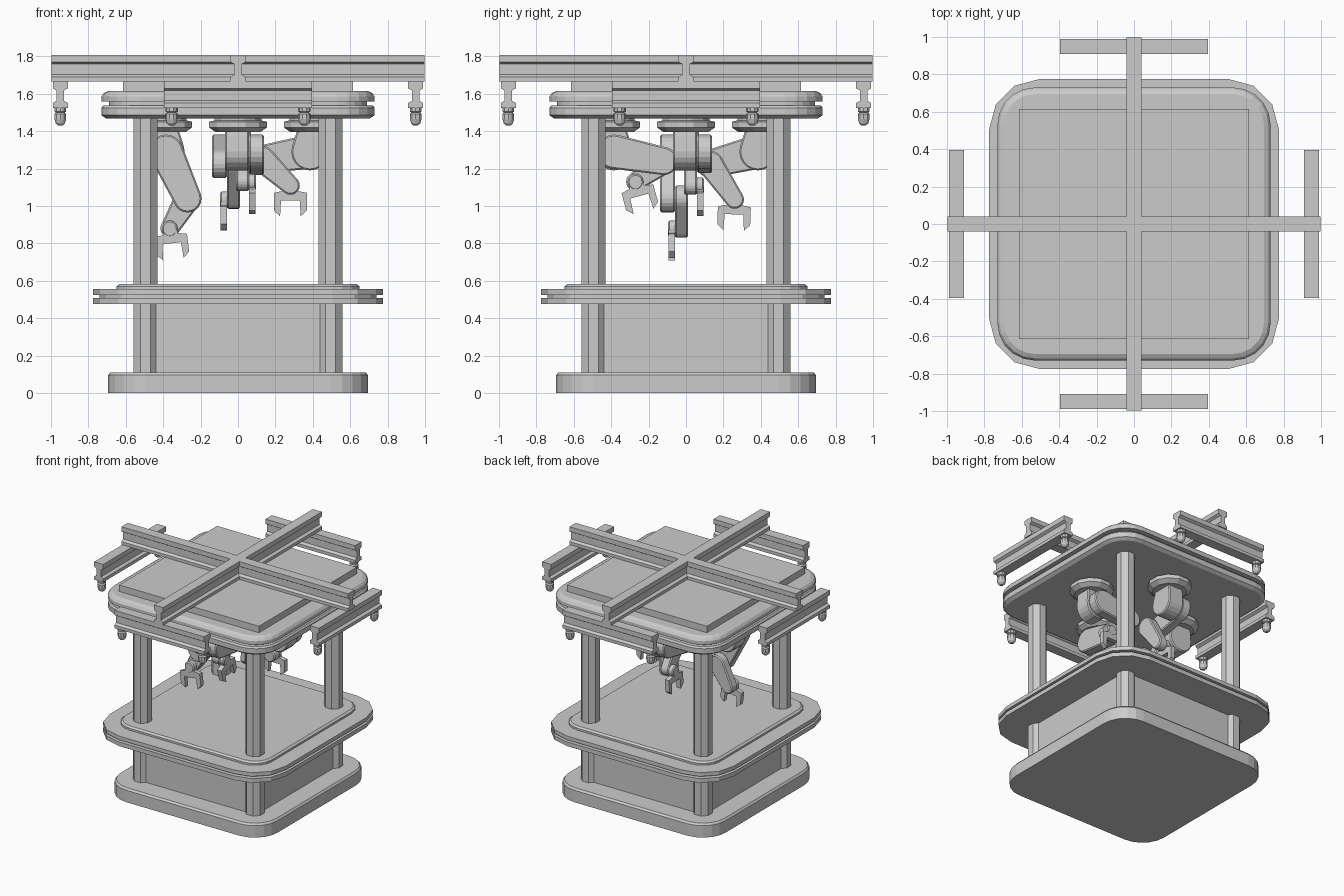
import bpy, bmesh
from math import sin, cos, pi, radians
from mathutils import Matrix, Vector
from mathutils.geometry import convex_hull_2d

if "Cube" in bpy.data.objects:
    bpy.data.objects.remove(bpy.data.objects["Cube"])


def finish(name, bm, matrix=None, bevel=0):
    bmesh.ops.recalc_face_normals(bm, faces=bm.faces)
    me = bpy.data.meshes.new(name)
    bm.to_mesh(me)
    bm.free()
    ob = bpy.data.objects.new(name, me)
    bpy.context.collection.objects.link(ob)
    if matrix:
        ob.matrix_world = matrix
    if bevel:
        mod = ob.modifiers.new("edge_chamfer", "BEVEL")
        mod.width, mod.segments, mod.limit_method = bevel, 1, "ANGLE"
        mod.angle_limit = radians(50)
    return ob


def loft(name, rings, matrix=None):
    """Skin a stack of equal-count closed rings and cap both ends."""
    bm = bmesh.new()
    loops = [[bm.verts.new(p) for p in ring] for ring in rings]
    n = len(loops[0])
    for a, b in zip(loops, loops[1:]):
        for i in range(n):
            j = (i + 1) % n
            bm.faces.new((a[i], a[j], b[j], b[i]))
    bm.faces.new(loops[0])
    bm.faces.new(loops[-1])
    return finish(name, bm, matrix)


def slab(name, half, radius, profile, segs):
    """Rounded square slab; profile lists (inset, z)."""
    rings = []
    for inset, z in profile:
        c, r = half - radius, radius - inset
        ring = []
        for k, (sx, sy) in enumerate(((1, 1), (-1, 1), (-1, -1), (1, -1))):
            for i in range(segs + 1):
                a = pi / 2 * (k + i / segs)
                ring.append((sx * c + r * cos(a), sy * c + r * sin(a), z))
        rings.append(ring)
    return loft(name, rings)


def lathe(name, profile, sides, matrix):
    """Turned part around z; profile lists (radius, z)."""
    turn = pi / sides
    return loft(name, [[(r * cos(2 * pi * i / sides + turn), r * sin(2 * pi * i / sides + turn), z)
                        for i in range(sides)] for r, z in profile], matrix)


def prism(name, outline, y0, y1, matrix=None, bevel=0):
    """Extrude an (x, z) outline along y."""
    ob = loft(name, [[(x, y, z) for x, z in outline] for y in (y0, y1)], matrix)
    if bevel:
        mod = ob.modifiers.new("edge_chamfer", "BEVEL")
        mod.width, mod.segments, mod.limit_method = bevel, 1, "ANGLE"
        mod.angle_limit = radians(50)
    return ob


def box(name, half, z0, z1):
    return prism(name, [(-half, z0), (half, z0), (half, z1), (-half, z1)], -half, half)


def link(name, p, rp, q, rq, y0, y1, matrix):
    """Arm link: two circles wrapped by a belt outline."""
    pts = [Vector((c[0] + r * cos(2 * pi * i / 20), c[1] + r * sin(2 * pi * i / 20)))
           for c, r in ((p, rp), (q, rq)) for i in range(20)]
    return prism(name, [pts[i] for i in convex_hull_2d(pts)], y0, y1, matrix, 0.008)


def spin(deg):
    return Matrix.Rotation(radians(deg), 4, "Z")


# Base, cabinet and table
slab("base_plinth", 0.695, 0.2, [(0, 0), (0, 0.095), (0.012, 0.11)], 5)
box("cabinet", 0.53, 0.10, 0.48)
slab("table_edge", 0.775, 0.27,
     [(0, 0.475), (0, 0.508), (0.035, 0.508), (0.035, 0.525), (0, 0.525), (0, 0.555)], 3)
slab("table_top", 0.65, 0.15, [(0, 0.55), (0, 0.57), (0.015, 0.582)], 4)

# Corner posts
for i, (sx, sy) in enumerate(((1, 1), (-1, 1), (-1, -1), (1, -1))):
    lathe(f"corner_post_{i}", [(0.07, 0.1), (0.07, 1.48)], 8,
          Matrix.Translation((0.495 * sx, 0.495 * sy, 0)))

# Roof with grooved rim
slab("roof", 0.73, 0.2,
     [(0.025, 1.468), (0, 1.485), (0, 1.525), (0.01, 1.538), (0.04, 1.538), (0.04, 1.558),
      (0, 1.558), (0, 1.585), (0.012, 1.603), (0.035, 1.615)], 5)
box("roof_cap", 0.615, 1.61, 1.667)


# Overhead rails with I-shaped section
def rail_section(z0, z1, w, web):
    right = [(w, z0), (w, z0 + 0.025), (web, z0 + 0.038),
             (web, z1 - 0.05), (w, z1 - 0.038), (w, z1)]
    return right + [(-x, z) for x, z in reversed(right)]


for i in range(2):
    prism(f"roof_rail_{i}", rail_section(1.665, 1.808, 0.04, 0.02), -0.998, 0.998, spin(90 * i))

HOOK = [(0.02, 1.53), (0.033, 1.525), (0.033, 1.505), (0.024, 1.50), (0.033, 1.492),
        (0.033, 1.465), (0.026, 1.442), (0.012, 1.43)]
for i in range(4):
    place = spin(90 * i) @ Matrix.Translation((0.95, 0, 0))
    prism(f"hanging_rail_{i}", rail_section(1.525, 1.667, 0.04, 0.02), -0.395, 0.395, place)
    for s in (-1, 1):
        lathe(f"rail_hook_{i}_{s}", HOOK, 10, place @ Matrix.Translation((0, 0.355 * s, 0)))

# Four hanging arms: turn, elbow (out, z), wrist (out, z), gripper tilt
ARMS = [(0, (0.13, 1.25), (0.28, 1.11), 0),
        (90, (0.13, 1.225), (0.26, 1.035), 2),
        (180, (0.27, 1.04), (0.365, 0.88), 7),
        (270, (0.12, 1.24), (0.27, 1.13), 15)]
GRIP = [(0.03, 0.01), (0.04, -0.03), (0.088, -0.04), (0.088, -0.135), (0.055, -0.165),
        (0.05, -0.08)]
GRIP += [(-x, z) for x, z in reversed(GRIP)]
SHOULDER = (0.385, 1.29)
for i, (turn, elbow, wrist, tilt) in enumerate(ARMS):
    m = spin(turn)
    lathe(f"arm_mount_{i}", [(0.13, 1.475), (0.13, 1.457), (0.16, 1.45), (0.16, 1.42), (0.125, 1.395)],
          12, m @ Matrix.Translation((0.4, 0, 0)))
    link(f"shoulder_housing_{i}", (0.395, 1.37), 0.085, SHOULDER, 0.1, -0.07, 0.06, m)
    link(f"upper_arm_{i}", SHOULDER, 0.092, elbow, 0.075, 0.06, 0.138, m)
    link(f"forearm_{i}", elbow, 0.07, wrist, 0.05, -0.012, 0.058, m)
    link(f"wrist_{i}", wrist, 0.042, (wrist[0], wrist[1] - 0.005), 0.042, 0.05, 0.095, m)
    grip = (m @ Matrix.Translation((wrist[0], 0.076, wrist[1]))
            @ Matrix.Rotation(radians(tilt), 4, "Y"))
    prism(f"gripper_{i}", GRIP, -0.018, 0.018, grip)
